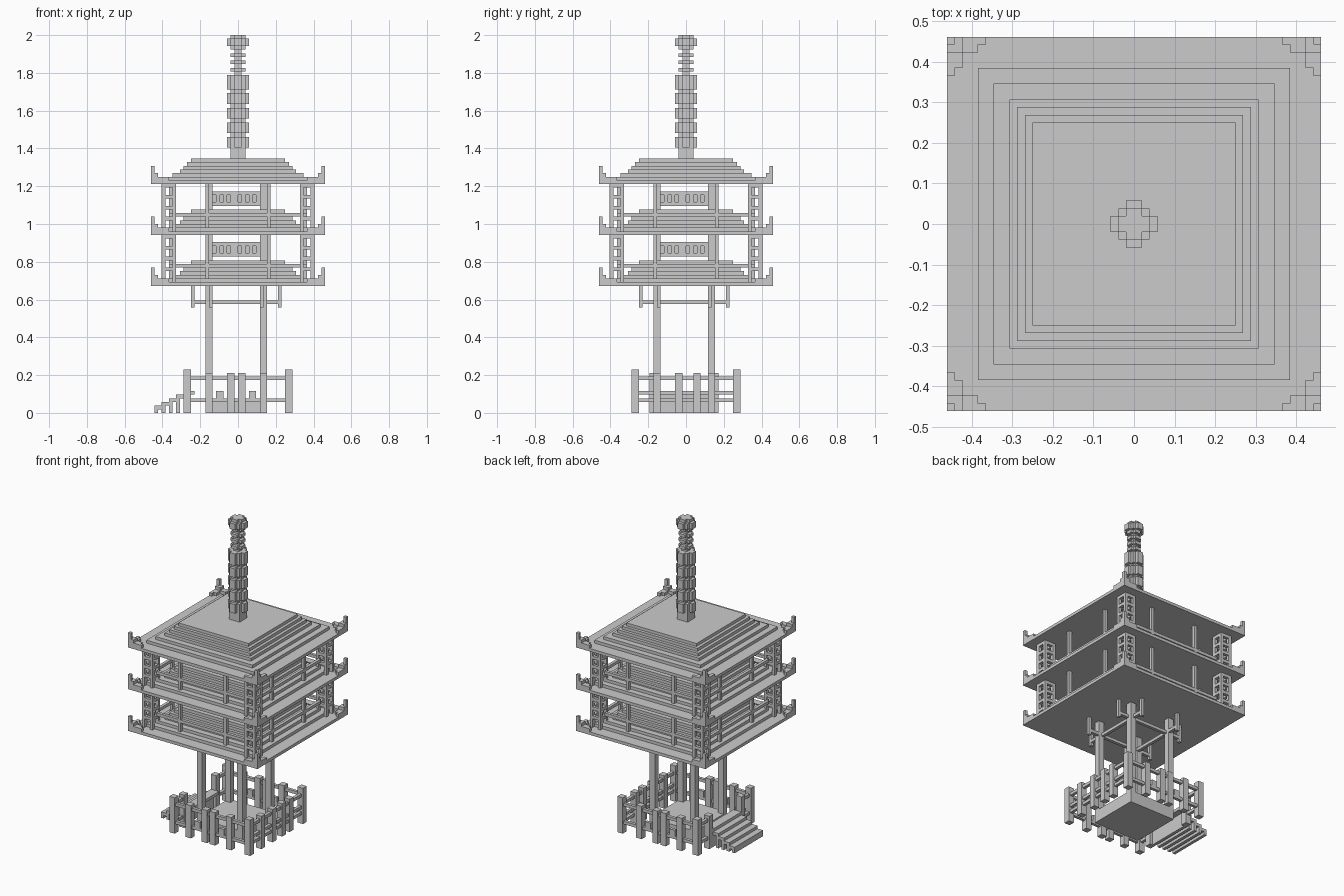
import bpy, bmesh

cube = bpy.data.objects.get("Cube")
if cube:
    bpy.data.objects.remove(cube, do_unlink=True)

U = 1 / 52  # one block

stone = bpy.data.materials.new("plain grey")
stone.use_nodes = True
GREY = (0.6, 0.6, 0.6, 1)
stone.diffuse_color = GREY
stone.node_tree.nodes["Principled BSDF"].inputs["Base Color"].default_value = GREY


def build(name, boxes):
    """One object from boxes (x0, x1, y0, y1, z0, z1) measured in blocks."""
    bm = bmesh.new()
    for b in boxes:
        verts = bmesh.ops.create_cube(bm, size=1)["verts"]
        for v in verts:
            for i in range(3):
                lo, hi = b[2 * i], b[2 * i + 1]
                v.co[i] = ((lo + hi) / 2 + v.co[i] * (hi - lo)) * U
    mesh = bpy.data.meshes.new(name)
    bm.to_mesh(mesh)
    bm.free()
    mesh.materials.append(stone)
    bpy.context.collection.objects.link(bpy.data.objects.new(name, mesh))


def around(boxes, c=0):
    """Repeat boxes in four quarter turns about the point (c, c)."""
    out = []
    for b in boxes:
        x0, x1, y0, y1, z0, z1 = b
        for _ in range(4):
            out.append((x0, x1, y0, y1, z0, z1))
            x0, x1, y0, y1 = 2 * c - y1, 2 * c - y0, x0, x1
    return out


def square(r, z0, z1):
    return (-r, r, -r, r, z0, z1)


def disc(r, z0, z1):
    """Blocky round plate."""
    s = r - 1
    return [square(s, z0, z1), (-r, r, -1, 1, z0, z1), (-1, 1, -r, r, z0, z1)]


# Foundation slab and the four through pillars
build("foundation", [(-9, 8, -9, 8, 0, 4)])
build("pillars", around([(-9, -7, -9, -7, 4, 63)], -0.5))

# Fence
build("fence_corner_posts", around([(13, 15, 13, 15, 0, 12)]))
posts, rails = [], []
for y in (-15, 13):
    posts += [(x, x + 2, y, y + 2, 0, 11) for x in (-9, -3, 0, 6)]
    rails += [(-13, 13, y + .5, y + 1.5, z, z + 1) for z in (3, 9)]
    rails += [(x, x + 2, y + .5, y + 1.5, 4, 6) for x in (-6, 3)]
posts += [(13, 15, y, y + 2, 0, 11) for y in (-9, -3, 2, 6)]
posts += [(-15, -13, y, y + 2, 0, 11) for y in (-10, 7)]
rails += [(13.5, 14.5, -13, 13, z, z + 1) for z in (3, 5, 9)]
for y0, y1 in ((-13, -9), (8, 13)):
    rails += [(-14.5, -13.5, y0, y1, z, z + 1) for z in (3, 9)]
build("fence_posts", posts)
build("fence_rails", rails)

# Entrance steps
steps = []
for i in range(5):
    x = -23 + 2 * i
    steps += [(x, x + 3, -8, 7, i + 1, i + 2), (x, x + 1, -8, 7, 0, i + 1)]
build("entrance_steps", steps)

# Tie beams with hangers below the lowest roof
beams = []
for p in (-8, 6):
    beams += [(-13, 12, p, p + 1, 30, 31), (p, p + 1, -13, 12, 30, 31)]
    for q in (-13, 11):
        beams += [(q, q + 1, p, p + 1, 29, 35), (p, p + 1, q, q + 1, 29, 35)]
build("tie_beams", beams)

# Stepped roofs with upturned corners
for name, base in (("lower", 35), ("middle", 49), ("upper", 63)):
    radii = (24, 20, 18, 16, 15, 14, 13)
    build(name + "_roof", [square(r, base + i, base + i + 1) for i, r in enumerate(radii)])
    t = base + 1
    build(name + "_roof_corners", around([
        (19, 24, 23, 24, t, t + 1), (23, 24, 19, 24, t, t + 1),
        (20, 24, 22, 24, t, t + 1), (22, 24, 20, 24, t, t + 1),
        (22, 24, 22, 24, t + 1, t + 2), (23, 24, 23, 24, t + 2, t + 4)]))

# Storeys between the roofs
for name, base in (("first", 35), ("second", 49)):
    top = base + 14
    # Corner lattice towers
    lattice = []
    for a in (17, 20):
        lattice += [(a, a + 1, b, b + 1, base + 1, top) for b in (17, 20)]
        for z in range(base + 4, top, 3):
            lattice += [(a, a + 1, 18, 20, z, z + 1), (18, 20, a, a + 1, z, z + 1)]
    build(name + "_storey_lattice", around(lattice))
    # Outer rail and slim posts
    build(name + "_storey_railing", around([
        (-17, 17, 18, 19, base + 5, base + 6),
        (-9, -8, 18, 19, base + 2, top), (8, 9, 18, 19, base + 2, top)]))
    # Fretwork panels between the pillars
    z = base + 8
    fret = [(-7, 6, -8.5, -7.5, z, z + 1), (-7, 6, -8.5, -7.5, z + 3, z + 4)]
    fret += [(i - 7, i - 6, -8.5, -7.5, z + 1, z + 3) for i in (1, 3, 5, 6, 8, 10, 12)]
    build(name + "_storey_fretwork", around(fret, -0.5))

# Spire
build("spire_shaft", [square(2, 70, 73)] + disc(2, 73, 93) + [square(1, 93, 100)])
drums = []
for z in (73, 77, 81, 85, 89):
    drums += disc(3, z, z + (4 if z == 89 else 3))
build("spire_drums", drums)
rings = []
for z in (94, 96, 98):
    rings += disc(2, z, z + 1)
build("spire_rings", rings)
build("spire_finial", disc(2, 100, 104) + disc(3, 101, 103))
